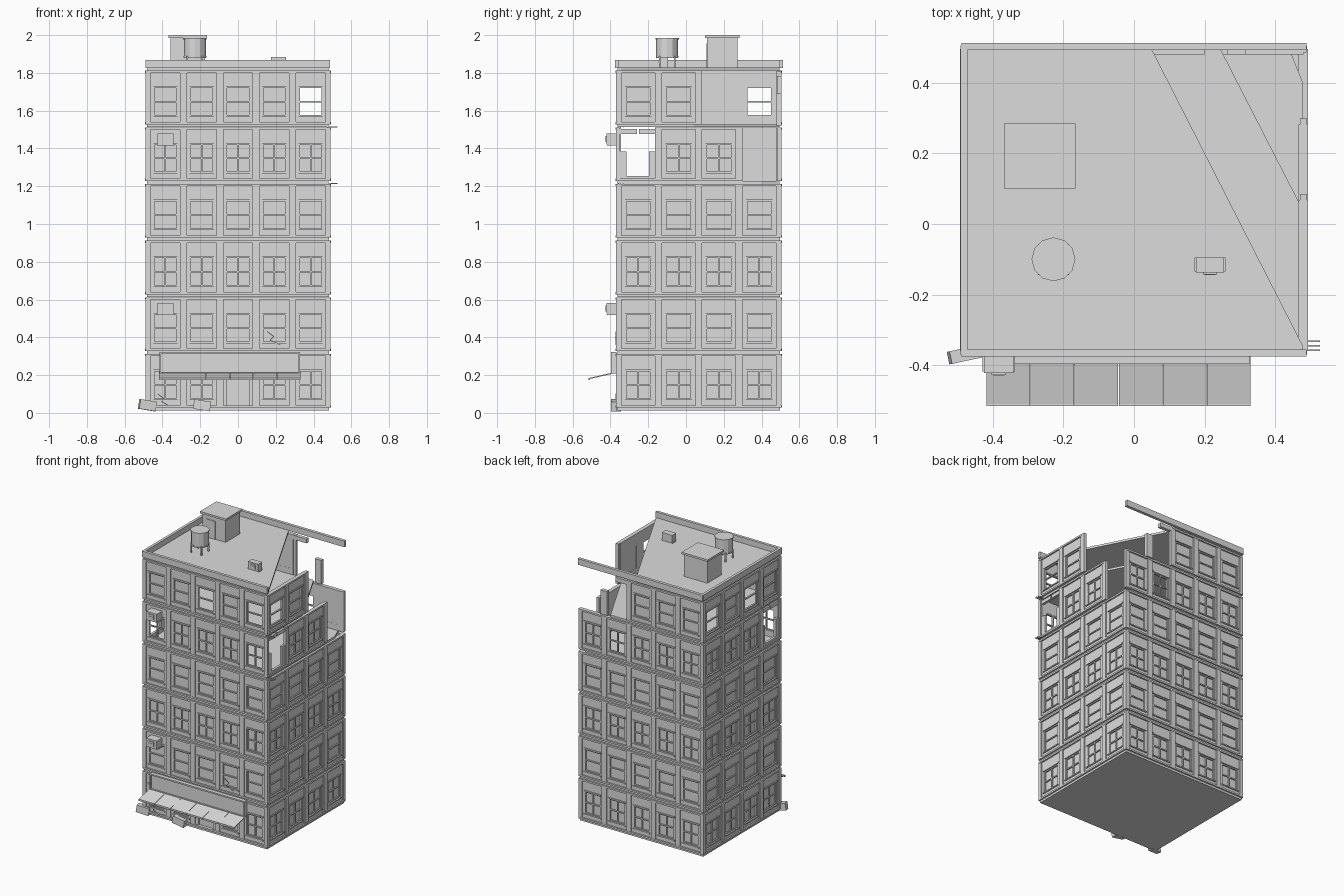
import bpy
import bmesh
from math import radians
from mathutils import Matrix, Vector

cube = bpy.data.objects.get("Cube")
if cube:
    bpy.data.objects.remove(cube, do_unlink=True)

GREY = (0.72, 0.72, 0.72, 1)
concrete = bpy.data.materials.new("concrete_grey")
concrete.use_nodes = True
concrete.diffuse_color = GREY
concrete.node_tree.nodes["Principled BSDF"].inputs["Base Color"].default_value = GREY

# Outer faces of the building and the storey grid
X, Y0, Y1 = 0.49, -0.37, 0.505
BASE, STOREY = 0.02, 0.3
SIDES = {
    "front": (5, -X, X, lambda u, v, z: (u, Y0 - v, z)),
    "back": (5, -X, X, lambda u, v, z: (u, Y1 + v, z)),
    "right": (4, Y0, Y1, lambda u, v, z: (-X - v, u, z)),
    "left": (4, Y0, Y1, lambda u, v, z: (X + v, u, z)),
}


def box(bm, a, b, turn=None):
    """Box between two corners, optionally turned about its centre."""
    a, b = Vector(a), Vector(b)
    size = [max(abs(d), 1e-4) for d in b - a]
    m = Matrix.Translation((a + b) / 2)
    if turn:
        m = m @ turn
    bmesh.ops.create_cube(bm, size=1, matrix=m @ Matrix.Diagonal((*size, 1)))


def finish(bm, name):
    mesh = bpy.data.meshes.new(name)
    bmesh.ops.recalc_face_normals(bm, faces=bm.faces)
    bm.to_mesh(mesh)
    bm.free()
    mesh.materials.append(concrete)
    obj = bpy.data.objects.new(name, mesh)
    bpy.context.collection.objects.link(obj)
    return obj


def boxes(name, *pairs):
    bm = bmesh.new()
    for pair in pairs:
        box(bm, *pair)
    return finish(bm, name)


def slab(name, z, outline, thick=0.015):
    bm = bmesh.new()
    face = bm.faces.new([bm.verts.new((x, y, z - thick / 2)) for x, y in outline])
    top = bmesh.ops.extrude_face_region(bm, geom=[face])["geom"]
    bmesh.ops.translate(bm, vec=(0, 0, thick),
                        verts=[v for v in top if isinstance(v, bmesh.types.BMVert)])
    return finish(bm, name)


# Bays lost to the damage, the broken side bays and the windows without glass
missing = {("back", 5, 3), ("back", 5, 4), ("left", 5, 2), ("left", 5, 3), ("left", 4, 3)}
broken = {("left", 4, 0), ("right", 4, 0)}
unglazed = {("front", 5, 2), ("front", 5, 4), ("front", 4, 0), ("front", 4, 4),
            ("back", 4, 3), ("right", 5, 1), ("right", 5, 3), ("left", 5, 0)}

for side, (count, start, end, place) in SIDES.items():
    walls, trim, sashes, panes = [bmesh.new() for _ in range(4)]

    def put(bm, u0, u1, v0, v1, z0, z1):
        box(bm, place(u0, v0, z0), place(u1, v1, z1))

    pitch = (end - start - 0.02) / count
    for floor in range(6):
        low = BASE + floor * STOREY + 0.008
        high = low + STOREY - 0.016
        for bay in range(count):
            key = (side, floor, bay)
            if key in missing:
                continue
            u0 = start + 0.01 + bay * pitch
            u1, mid = u0 + pitch, u0 + pitch / 2
            if key in broken:
                # Jagged remains round the hole
                put(walls, u0, u1, -0.025, -0.008, low, low + 0.027)
                put(walls, u0, u0 + 0.045, -0.025, -0.008, low, low + 0.155)
                put(walls, u1 - 0.05, u1, -0.025, -0.008, low, low + 0.155)
                put(walls, u0 + 0.005, mid - 0.005, -0.025, -0.008, high - 0.035, high - 0.01)
                put(walls, mid + 0.003, u1 - 0.01, -0.025, -0.008, high - 0.035, high - 0.01)
                put(trim, u0, u1, -0.02, 0, low, low + 0.012)
                continue
            half = 0.064 if count == 5 else 0.07
            a, b = mid - half, mid + half
            door = key == ("front", 0, 2)
            w0 = low if door else low + 0.042
            w1 = low + 0.165 if door else low + 0.198
            # Wall panel round the opening
            put(walls, u0, a, -0.025, -0.008, low, high)
            put(walls, b, u1, -0.025, -0.008, low, high)
            put(walls, a, b, -0.025, -0.008, w1, high)
            if not door:
                put(walls, a, b, -0.025, -0.008, low, w0)
                put(trim, a - 0.004, b + 0.004, -0.02, -0.001, w0 - 0.008, w0)
            put(trim, a - 0.004, b + 0.004, -0.02, -0.003, w1, w1 + 0.01)
            # Pilasters and rails
            for edge in (u0, u1):
                p0, p1 = max(edge - 0.018, start + 0.001), min(edge + 0.018, end - 0.001)
                put(trim, p0, p1, -0.02, 0, low, high)
            put(trim, u0, u1, -0.02, 0.002, low, low + 0.012)
            put(trim, u0, u1, -0.02, 0.002, high - 0.012, high)
            # Sash frame, meeting rail and upright bar on every second floor
            put(sashes, a, a + 0.007, -0.023, -0.011, w0, w1)
            put(sashes, b - 0.007, b, -0.023, -0.011, w0, w1)
            put(sashes, a, b, -0.023, -0.011, w1 - 0.007, w1)
            if not door:
                put(sashes, a, b, -0.023, -0.011, w0, w0 + 0.007)
                rail = (w0 + w1) / 2
                put(sashes, a, b, -0.023, -0.012, rail - 0.004, rail + 0.004)
                if floor % 2 == 0:
                    put(sashes, mid - 0.004, mid + 0.004, -0.023, -0.012, w0, w1)
            if key not in unglazed:
                put(panes, a, b, -0.024, -0.02, w0, w1)
    if side == "back":
        # Snapped post and hanging lintel beside the gap
        put(walls, 0.265, 0.315, -0.025, 0, 1.52, 1.69)
        put(walls, 0.09, 0.2, -0.025, 0, 1.78, 1.81)
    finish(walls, side + "_wall")
    finish(trim, side + "_trim")
    finish(sashes, side + "_window_frames")
    finish(panes, side + "_window_panes")

# Floors: the upper ones are sheared off at the back left corner
for level in range(7):
    cut = {4: (0.44, 0.40), 5: (0.245, 0.04), 6: (0.05, -0.345)}.get(level)
    z = BASE + level * STOREY
    if cut:
        cx, cy = cut
        slab("roof_slab" if level == 6 else f"floor_{level}", z,
             [(-0.482, -0.362), (0.478, -0.362), (0.478, cy), (cx, 0.495), (-0.482, 0.495)])
    else:
        slab(f"floor_{level}", z,
             [(-0.482, -0.362), (0.482, -0.362), (0.482, 0.497), (-0.482, 0.497)])

# Roof edge, whole on three sides
boxes("parapet",
      ((-0.488, -0.375, 1.825), (0.488, -0.355, 1.868)),
      ((-0.488, 0.492, 1.825), (0.488, 0.513, 1.868)),
      ((-0.491, -0.37, 1.825), (-0.472, 0.505, 1.868)))

# Roof stair house with an overhanging cap and a door
boxes("stair_house", ((-0.358, 0.112, 1.82), (-0.175, 0.272, 1.986)))
boxes("stair_house_cap", ((-0.368, 0.1, 1.986), (-0.165, 0.284, 2.0)))
boxes("stair_house_door", ((-0.325, 0.108, 1.828), (-0.255, 0.113, 1.955)))

# Water tank on four legs
bm = bmesh.new()
for radius, z, height in ((0.058, 1.93, 0.1), (0.062, 1.982, 0.008), (0.06, 1.885, 0.008)):
    bmesh.ops.create_cone(bm, cap_ends=True, segments=12, radius1=radius, radius2=radius,
                          depth=height, matrix=Matrix.Translation((-0.228, -0.1, z)))
finish(bm, "water_tank")
boxes("water_tank_legs", *[
    ((-0.228 + sx * 0.04 - 0.004, -0.1 + sy * 0.04 - 0.004, 1.825),
     (-0.228 + sx * 0.04 + 0.004, -0.1 + sy * 0.04 + 0.004, 1.89))
    for sx in (-1, 1) for sy in (-1, 1)])


def cooler(name, x, y, z, w, d, h):
    """Box cooler with a framed grille on its front and a mounting plate."""
    boxes(name,
          ((x - w / 2, y, z), (x + w / 2, y + d, z + h)),
          ((x - w / 2 - 0.004, y + 0.004, z - 0.006), (x + w / 2 + 0.004, y + d, z)),
          ((x - w / 4, y - 0.005, z + h * 0.2), (x + w / 4, y, z + h * 0.8)),
          ((x - w / 5, y - 0.007, z + h * 0.45), (x + w / 5, y, z + h * 0.55)))


cooler("roof_cooler", 0.215, -0.138, 1.833, 0.08, 0.043, 0.05)
cooler("upper_window_cooler", -0.383, -0.422, 1.422, 0.084, 0.06, 0.056)
cooler("lower_window_cooler", -0.383, -0.422, 0.525, 0.084, 0.06, 0.056)

# Blank sign board with a raised border
boxes("sign_board",
      ((-0.415, -0.388, 0.21), (0.327, -0.365, 0.32)),
      ((-0.415, -0.396, 0.312), (0.327, -0.37, 0.322)),
      ((-0.415, -0.396, 0.208), (0.327, -0.37, 0.216)),
      ((-0.415, -0.396, 0.21), (-0.407, -0.37, 0.32)),
      ((0.319, -0.396, 0.21), (0.327, -0.37, 0.32)))

# Awning of six sloping panels, each with a front lip
bm = bmesh.new()
for i in range(6):
    x = -0.418 + i * 0.125
    tilt = Matrix.Rotation(radians(13), 4, "X")
    box(bm, (x, -0.513, 0.195), (x + 0.123, -0.372, 0.201), tilt)
    box(bm, (x, -0.515, 0.174), (x + 0.123, -0.509, 0.186))
finish(bm, "awning")

# Fallen blocks at the foot of the wall
bm = bmesh.new()
box(bm, (-0.524, -0.388, 0.015), (-0.436, -0.352, 0.066),
    Matrix.Rotation(radians(12), 4, "Z") @ Matrix.Rotation(radians(9), 4, "Y"))
box(bm, (-0.235, -0.398, 0.015), (-0.145, -0.365, 0.066), Matrix.Rotation(radians(9), 4, "Y"))
finish(bm, "fallen_blocks")

# Bent bars left at the broken bay
boxes("reinforcing_bars", *[((0.47, y - 0.002, z - 0.002), (0.527, y + 0.002, z + 0.002))
                            for y in (-0.357, -0.345, -0.332) for z in (1.215, 1.513)])

# Cracks as thin plates on the front
bm = bmesh.new()
for path in (((0.155, 0.43), (0.19, 0.405), (0.17, 0.385), (0.225, 0.36)),
             ((-0.425, 0.1), (-0.39, 0.075), (-0.405, 0.06), (-0.36, 0.035))):
    for (xa, za), (xb, zb) in zip(path, path[1:]):
        run = Vector((xb - xa, 0, zb - za))
        cx, cz, h = (xa + xb) / 2, (za + zb) / 2, run.length / 2
        turn = run.to_track_quat("X", "Z").to_matrix().to_4x4()
        box(bm, (cx - h, -0.374, cz - 0.002), (cx + h, -0.37, cz + 0.002), turn)
finish(bm, "wall_cracks")
